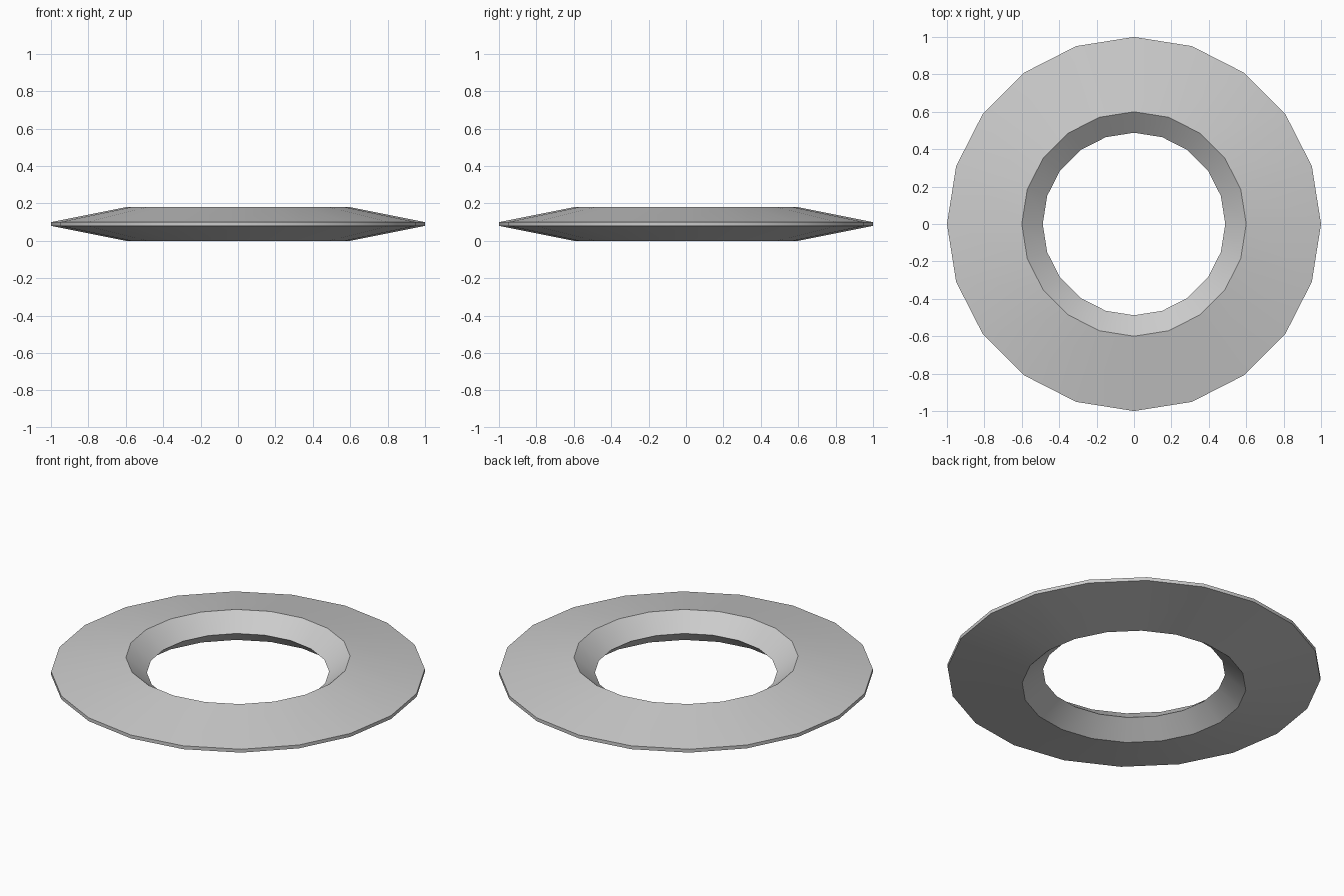
import bpy, bmesh, math

if "Cube" in bpy.data.objects:
    bpy.data.objects.remove(bpy.data.objects["Cube"])

SIDES = 20
# Ring cross-section as (radius, height), counter-clockwise from the bottom ridge
PROFILE = [(0.60, 0.0), (1.0, 0.08), (1.0, 0.10), (0.60, 0.18), (0.488, 0.09)]

# Revolve the cross-section around z
bm = bmesh.new()
rings = []
for i in range(SIDES):
    a = 2 * math.pi * i / SIDES
    rings.append([bm.verts.new((r * math.cos(a), r * math.sin(a), z)) for r, z in PROFILE])
n = len(PROFILE)
for i in range(SIDES):
    here, there = rings[i], rings[(i + 1) % SIDES]
    for j in range(n):
        k = (j + 1) % n
        bm.faces.new((here[j], there[j], there[k], here[k]))
bmesh.ops.recalc_face_normals(bm, faces=bm.faces)

mesh = bpy.data.meshes.new("bevelled_ring")
bm.to_mesh(mesh)
bm.free()
ring = bpy.data.objects.new("bevelled_ring", mesh)
bpy.context.collection.objects.link(ring)

# Smooth around the ring, crisp along the ridges
bpy.context.view_layer.objects.active = ring
ring.select_set(True)
bpy.ops.object.shade_smooth_by_angle(angle=math.radians(30))
